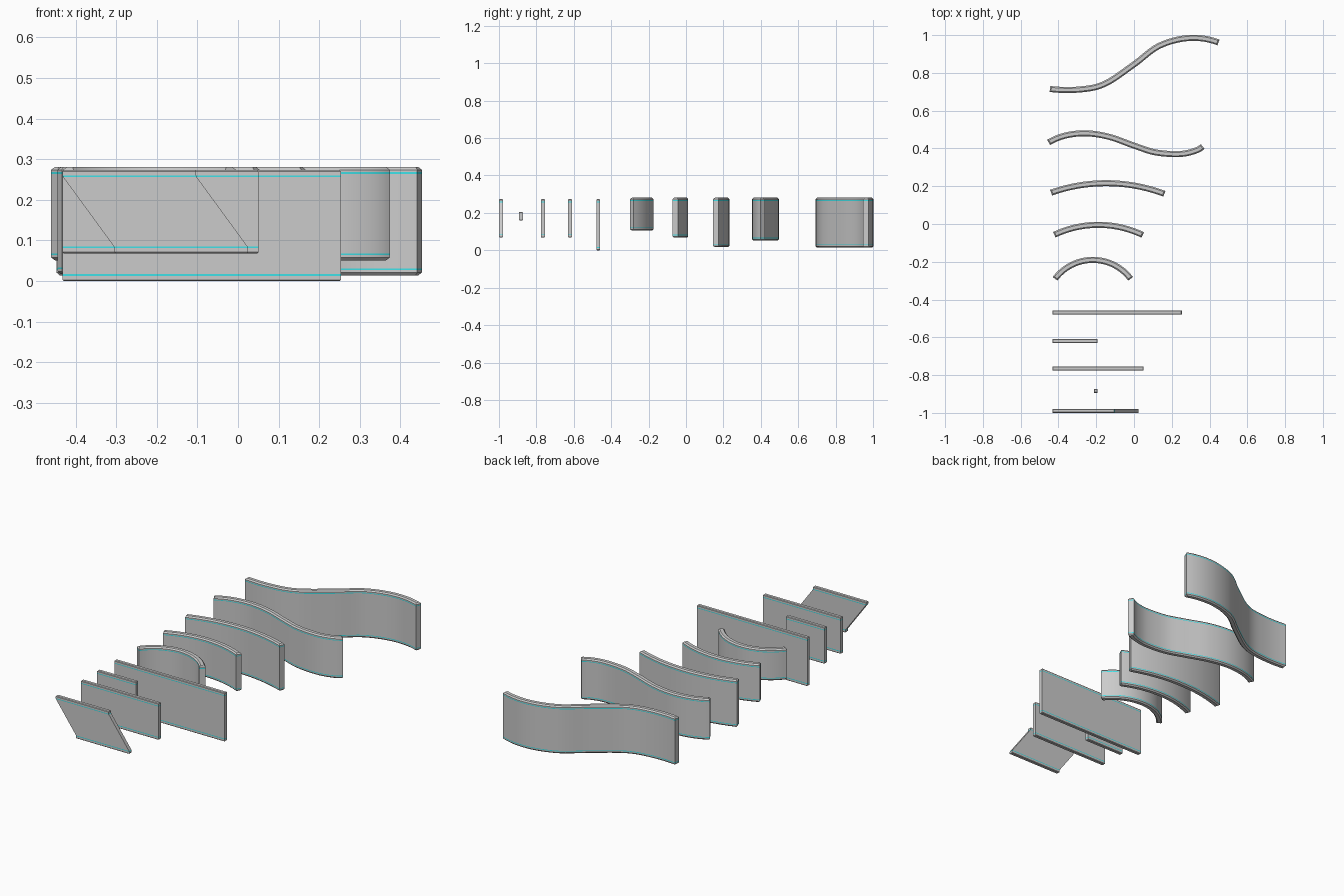
import bpy, bmesh, math
from mathutils import Vector

if "Cube" in bpy.data.objects:
    bpy.data.objects.remove(bpy.data.objects["Cube"])

grey = bpy.data.materials.new("panel_grey")
grey.diffuse_color = (0.6, 0.6, 0.6, 1)
grey.use_nodes = True
grey.node_tree.nodes["Principled BSDF"].inputs["Base Color"].default_value = grey.diffuse_color
cyan = bpy.data.materials.new("trim_cyan")
cyan.diffuse_color = (0.05, 0.75, 0.8, 1)
cyan.use_nodes = True
cyan.node_tree.nodes["Principled BSDF"].inputs["Base Color"].default_value = cyan.diffuse_color


def arc(x0, y0, x1, y1, sag, n=24):
    """Circular arc bulging towards +y between two points."""
    a, b = Vector((x0, y0)), Vector((x1, y1))
    d = b - a
    half = d.length / 2
    r = (half * half + sag * sag) / (2 * sag)
    t, nrm = d.normalized(), Vector((-d.y, d.x)).normalized()
    c = (a + b) / 2 + nrm * (sag - r)
    w = math.asin(half / r)
    return [c + t * r * math.sin(w * k) + nrm * r * math.cos(w * k)
            for k in [-1 + 2 * i / n for i in range(n + 1)]]


def spline(pts, n=8):
    """Catmull-Rom curve through the points."""
    p = [Vector(q) for q in pts]
    # quadratic extrapolation keeps the ends curved
    p = [3 * p[0] - 3 * p[1] + p[2]] + p + [3 * p[-1] - 3 * p[-2] + p[-3]]
    out = []
    for a, b, c, d in zip(p, p[1:], p[2:], p[3:]):
        for i in range(n):
            t = i / n
            out.append(0.5 * (2 * b + (c - a) * t + (2 * a - 5 * b + 4 * c - d) * t * t
                              + (3 * b - a - 3 * c + d) * t ** 3))
    return out + [p[-2]]


def wall(name, path, t, z0, z1, bev, trim=True, shear=0.0):
    """Upright chamfered wall along a path, with thin trim lines near top and bottom."""
    path = [Vector(p) for p in path]
    n = len(path)
    tan = [(path[min(i + 1, n - 1)] - path[max(i - 1, 0)]).normalized() for i in range(n)]
    if n > 3:  # second-order end tangents
        tan[0] = (4 * path[1] - 3 * path[0] - path[2]).normalized()
        tan[-1] = (3 * path[-1] - 4 * path[-2] + path[-3]).normalized()
    layers = [(z0, bev), (z0 + bev, 0)]
    if trim:
        layers += [(z0 + .013, 0), (z0 + .017, 0), (z1 - .017, 0), (z1 - .013, 0)]
    layers += [(z1 - bev, 0), (z1, bev)]
    lo, hi = z0 + .015, z1 - .015
    bm = bmesh.new()
    rings = []
    for z, inset in layers:
        dx = shear * min(1, max(0, (hi - z) / (hi - lo)))
        left, right = [], []
        for i, (p, u) in enumerate(zip(path, tan)):
            q = p + u * (inset if i == 0 else -inset if i == n - 1 else 0)
            s = Vector((-u.y, u.x)) * (t / 2 - inset)
            left.append(bm.verts.new((q.x + s.x + dx, q.y + s.y, z)))
            right.append(bm.verts.new((q.x - s.x + dx, q.y - s.y, z)))
        rings.append(right + left[::-1])
    m = 2 * n
    for k, (a, b) in enumerate(zip(rings, rings[1:])):
        for i in range(m):
            j = (i + 1) % m
            f = bm.faces.new((a[i], a[j], b[j], b[i]))
            if trim and k in (2, 4 + 0):
                f.material_index = 1 if k in (2, 4) else 0
    for r in (rings[0], rings[-1]):
        for i in range(n - 1):
            bm.faces.new((r[i], r[i + 1], r[m - 2 - i], r[m - 1 - i]))
    bmesh.ops.recalc_face_normals(bm, faces=bm.faces)
    me = bpy.data.meshes.new(name)
    bm.to_mesh(me)
    bm.free()
    me.materials.append(grey)
    me.materials.append(cyan)
    ob = bpy.data.objects.new(name, me)
    bpy.context.collection.objects.link(ob)
    bpy.ops.object.select_all(action='DESELECT')
    ob.select_set(True)
    bpy.context.view_layer.objects.active = ob
    bpy.ops.object.shade_smooth_by_angle(angle=math.radians(25))


def straight(name, x0, x1, y, z0, z1=.273, **kw):
    wall(name, [(x0, y), (x1, y)], .021, z0, z1, .003, **kw)


# flat panels and the small post
straight("slanted_panel", -.432, -.103, -.989, .068, shear=.128)
straight("small_post", -.213, -.193, -.883, .16, .205, trim=False)
straight("medium_panel", -.432, .05, -.765, .068)
straight("short_panel", -.432, -.193, -.62, .068)
straight("long_panel", -.432, .253, -.469, 0)

# single-arc walls
T, B, TOP = .032, .007, .281
wall("tight_arc_wall", arc(-.418, -.29, -.018, -.29, .10), T, .105, TOP, B)
wall("medium_arc_wall", arc(-.422, -.057, .046, -.058, .053), T, .067, TOP, B)
wall("wide_arc_wall", arc(-.439, .166, .161, .16, .053), T, .017, TOP, B)

# S-shaped walls
wall("wave_wall", spline([(-.452, .432), (-.36, .469), (-.25, .48), (-.13, .461), (0, .415),
                          (.11, .38), (.23, .37), (.31, .383), (.364, .41)]), T, .051, TOP, B)
wall("large_wave_wall", spline([(-.445, .715), (-.29, .712), (-.155, .742), (0, .845),
                                (.135, .944), (.295, .985), (.447, .961)]), T, .014, TOP, B)
